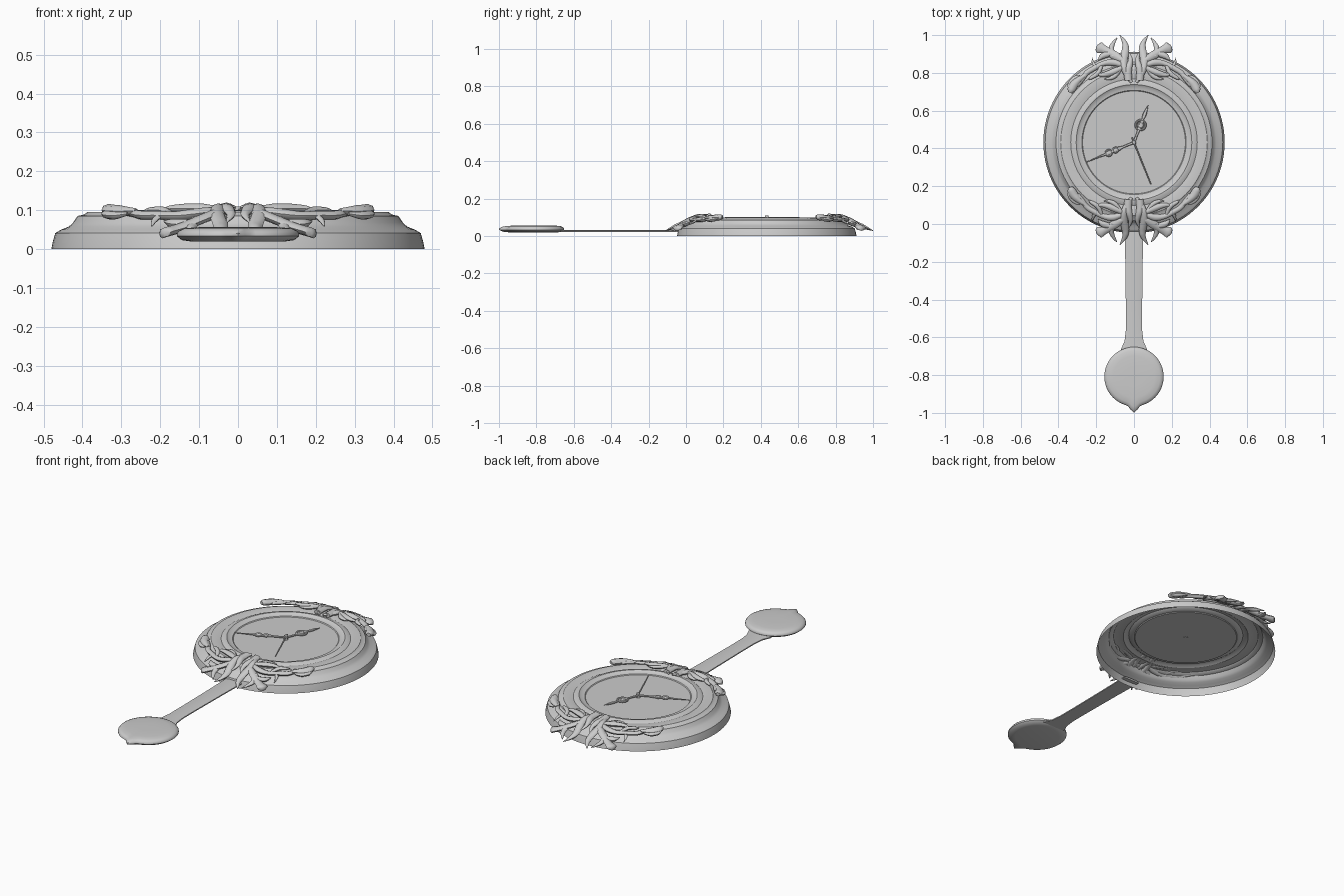
import bpy, bmesh, math
from mathutils import Vector

if "Cube" in bpy.data.objects:
    bpy.data.objects.remove(bpy.data.objects["Cube"])

CY = 0.432   # centre of the dial
MY = 0.445   # mirror line of the scroll ornaments


def finish(name, bm, loc=(0, 0, 0), angle=35, normals=True):
    if normals:
        bmesh.ops.recalc_face_normals(bm, faces=bm.faces)
    me = bpy.data.meshes.new(name)
    bm.to_mesh(me)
    bm.free()
    ob = bpy.data.objects.new(name, me)
    bpy.context.collection.objects.link(ob)
    ob.location = loc
    bpy.ops.object.select_all(action='DESELECT')
    ob.select_set(True)
    bpy.context.view_layer.objects.active = ob
    bpy.ops.object.shade_smooth_by_angle(angle=math.radians(angle))
    return ob


def loft(bm, rings, cap_start=False, cap_end=False):
    loops = [[bm.verts.new(p) for p in r] for r in rings]
    n = len(loops[0])
    for a, b in zip(loops, loops[1:]):
        for i in range(n):
            j = (i + 1) % n
            bm.faces.new((a[i], a[j], b[j], b[i]))
    if cap_start:
        bm.faces.new(loops[0][::-1])
    if cap_end:
        bm.faces.new(loops[-1])


def interp(x, table):
    for (x0, y0), (x1, y1) in zip(table, table[1:]):
        if x <= x1:
            t = max(0, (x - x0) / (x1 - x0))
            return y0 + (y1 - y0) * t
    return table[-1][1]


def smooth_path(pts, steps=5):
    # Catmull-Rom through the points, any number of components
    p = [pts[0]] + list(pts) + [pts[-1]]
    out = []
    for i in range(1, len(p) - 2):
        for s in range(steps):
            t = s / steps
            out.append([0.5 * (2 * b + (c - a) * t + (2 * a - 5 * b + 4 * c - d) * t * t
                               + (3 * b - a - 3 * c + d) * t ** 3)
                        for a, b, c, d in zip(p[i - 1], p[i], p[i + 1], p[i + 2])])
    return out + [list(pts[-1])]


def blade(bm, pts, height, thick, steps=5):
    # tapered strip along (x, y, half_width) points, draped on height(x, y)
    path = smooth_path(pts, steps)
    rings = []
    for i, (x, y, w) in enumerate(path):
        a, b = path[max(0, i - 1)], path[min(len(path) - 1, i + 1)]
        side = Vector((a[1] - b[1], b[0] - a[0], 0)).normalized()
        w = max(w, 0.001)
        h = min(thick, w * 0.8)
        c = Vector((x, y, height(x, y)))
        rings.append([c + side * w * math.cos(k * math.tau / 8)
                      + Vector((0, 0, h * math.sin(k * math.tau / 8))) for k in range(8)])
    loft(bm, rings, True, True)


# Clock case: open-backed turned shell
case = [(.48, 0), (.476, .02), (.47, .041), (.455, .05), (.435, .058), (.424, .068), (.413, .085),
        (.395, .089), (.388, .095), (.36, .096), (.335, .091), (.318, .099), (.306, .1),
        (.294, .092), (.276, .09), (.272, .086), (.01, .086)]
bm = bmesh.new()
loft(bm, [[(r * math.cos(a * math.tau / 96), r * math.sin(a * math.tau / 96), z)
           for a in range(96)] for r, z in case], cap_end=True)
finish("clock_case", bm, (0, CY, 0), 30)

# Pendulum rod: flared thin strip
bm = bmesh.new()
rod = [(-.02, .05), (-.2, .046), (-.45, .043), (-.56, .043), (-.62, .05), (-.67, .072)]
loft(bm, [[(-w, y, .022), (w, y, .022), (w, y, .028), (w * .6, y, .032),
           (-w * .6, y, .032), (-w, y, .028)] for y, w in rod], True, True)
finish("pendulum_rod", bm)

# Pendulum bob: rounded disc with a small pointed tip
bm = bmesh.new()
bob = [(.75, .019), (.92, .023), (1, .033), (1, .04), (.96, .048), (.88, .053), (.7, .056), (.3, .057)]
rings = []
for s, z in bob:
    ring = []
    for k in range(64):
        a = k * math.tau / 64
        off = math.atan2(math.sin(a + math.pi / 2), math.cos(a + math.pi / 2))
        r = s * (.157 + .034 * math.exp(-(off / .13) ** 2) * s ** 3)
        ring.append((r * math.cos(a), r * math.sin(a), z))
    rings.append(ring)
loft(bm, rings, True, True)
finish("pendulum_bob", bm, (0, -.808, 0), 40)

# Scroll ornament: one quarter, mirrored left-right and top-bottom
DRAPE = [(.3, .108), (.40, .104), (.44, .09), (.5, .058), (.57, .03), (.62, .025)]


def drape(x, y):
    return interp(math.hypot(x, y - CY), DRAPE)


def drape_raised(x, y):
    return drape(x, y) + .008


strands = [
    # inner stem rising to the curled horn
    [(.012, .75, .008), (.045, .80, .014), (.055, .86, .02), (.045, .92, .02), (.05, .96, .013), (.075, 1.0, .002)],
    # central upright leaf
    [(.03, .76, .02), (.032, .81, .02), (.018, .87, .012), (.03, .91, .003)],
    # side horn with broad leaf end
    [(.05, .86, .012), (.09, .885, .022), (.125, .905, .022), (.16, .925, .022), (.185, .935, .03), (.197, .942, .008)],
    [(.11, .89, .014), (.12, .93, .014), (.105, .965, .008), (.09, .985, .002)],
    [(.13, .90, .014), (.165, .89, .016), (.185, .872, .006), (.19, .865, .001)],
    # main side stem with spike
    [(.06, .84, .01), (.11, .855, .018), (.16, .85, .014), (.21, .825, .014), (.25, .80, .014), (.275, .765, .012), (.30, .735, .012)],
    [(.20, .83, .010), (.215, .85, .008), (.222, .88, .001)],
    # inward leaves
    [(.06, .83, .010), (.10, .81, .017), (.14, .795, .015), (.175, .79, .010), (.205, .80, .002)],
    [(.07, .82, .008), (.10, .785, .012), (.13, .77, .009), (.16, .768, .001)],
    [(.17, .845, .008), (.19, .80, .012), (.225, .775, .009), (.24, .765, .002)],
]
tips = [
    # curled leaf at the outer end of the stem
    [(.262, .785, .008), (.29, .765, .016), (.315, .74, .022), (.33, .715, .022), (.338, .695, .012)],
    [(.285, .785, .006), (.315, .77, .012), (.338, .74, .013), (.345, .715, .004)],
]
bm = bmesh.new()
for s in strands:
    blade(bm, s, drape, .013)
for s in tips:
    blade(bm, s, drape_raised, .016)
bmesh.ops.translate(bm, verts=bm.verts, vec=(0, -MY, 0))
orn = finish("scroll_ornaments", bm, (0, MY, 0), 50)
mir = orn.modifiers.new("mirror", 'MIRROR')
mir.use_axis = (True, True, False)
mir.use_mirror_merge = False


# Hands: built along +y then turned to their target
def hand(name, tip, outline, z, eyes=()):
    bm = bmesh.new()
    blade(bm, outline, lambda x, y: z, .005, 4)
    for y, r in eyes:   # pierced decorative rings
        ring = [(r * math.cos(a), y + r * math.sin(a), .006)
                for a in (k * math.tau / 12 for k in range(13))]
        blade(bm, ring, lambda x, y: z + .001, .005, 2)
    ob = finish(name, bm, (0, CY, 0))
    ob.rotation_euler.z = math.atan2(-tip[0], tip[1] - CY)


hand("hour_hand", (.076, .632),
     [(0, -.01, .008), (0, .05, .006), (0, .10, .012), (0, .13, .006), (0, .16, .010), (0, .212, .001)],
     .096, [(.098, .026), (.098, .013)])
hand("minute_hand", (-.25, .328),
     [(0, -.01, .008), (0, .06, .006), (0, .09, .012), (0, .12, .008), (0, .145, .014), (0, .17, .006), (0, .272, .002)],
     .097, [(.105, .012), (.145, .015)])
hand("second_hand", (.09, .21),
     [(0, -.03, .004), (0, .1, .004), (0, .24, .003)], .1)

# Centre pin holding the hands
bm = bmesh.new()
bmesh.ops.create_cone(bm, cap_ends=True, segments=20, radius1=.012, radius2=.009, depth=.024)
finish("hand_pin", bm, (0, CY, .097))
